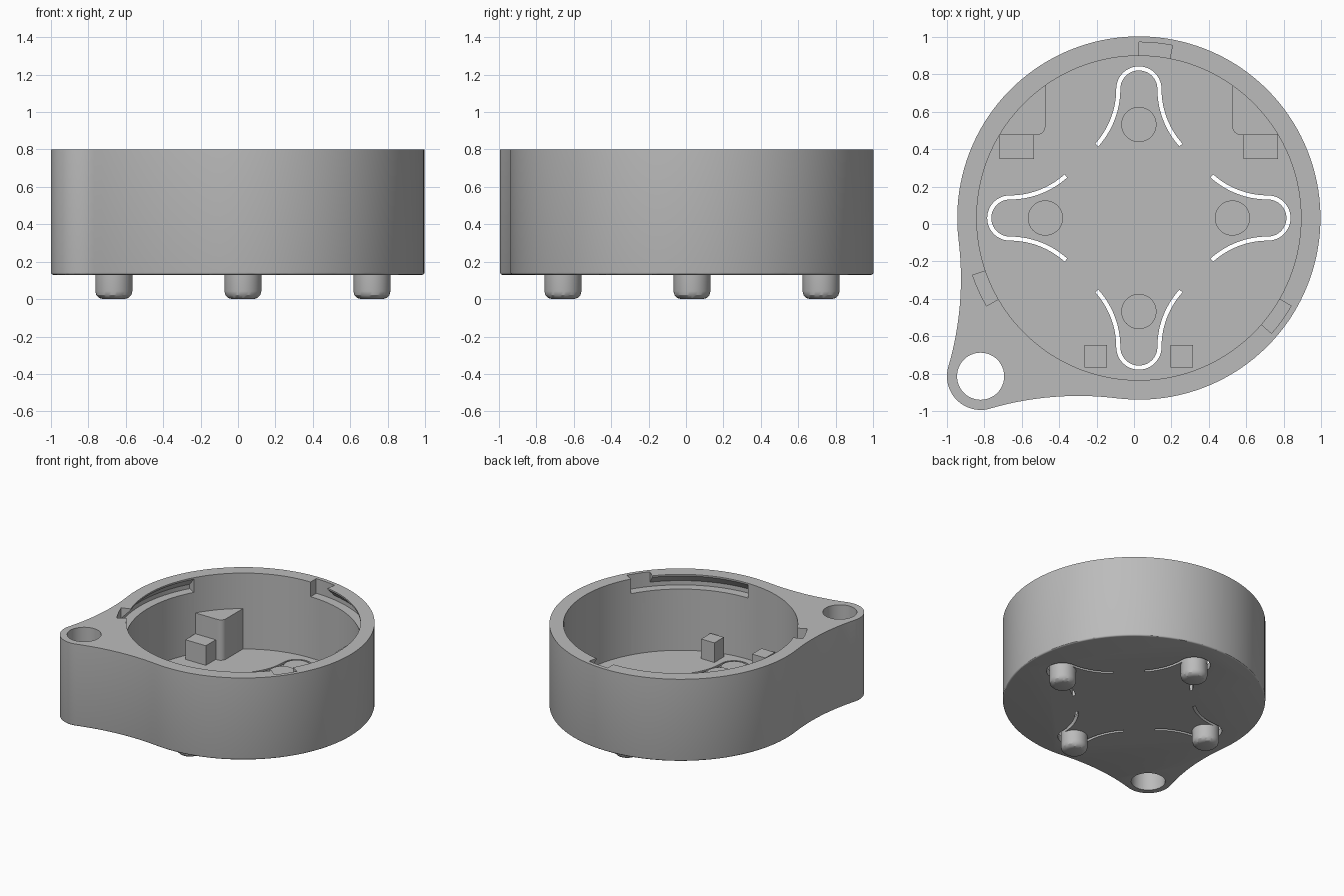
import bpy, bmesh
from math import radians, degrees, cos, sin, atan2, acos, asin, pi
from mathutils import Vector, Matrix

cube = bpy.data.objects.get("Cube")
if cube:
    bpy.data.objects.remove(cube, do_unlink=True)

grey = bpy.data.materials.new("plain_grey")
grey.use_nodes = True
GREY = (0.5, 0.5, 0.5, 1)
grey.diffuse_color = GREY
grey.node_tree.nodes["Principled BSDF"].inputs["Base Color"].default_value = GREY

MID = Vector((0.026, 0.032))          # axis of the round housing
BASE, FLOOR, TOP = 0.13, 0.18, 0.8
OUTER, INNER = 0.971, 0.867


def finish(name, bm):
    bmesh.ops.recalc_face_normals(bm, faces=bm.faces)
    mesh = bpy.data.meshes.new(name)
    bm.to_mesh(mesh)
    bm.free()
    mesh.materials.append(grey)
    ob = bpy.data.objects.new(name, mesh)
    bpy.context.collection.objects.link(ob)
    return ob


def select(ob):
    bpy.ops.object.select_all(action='DESELECT')
    ob.select_set(True)
    bpy.context.view_layer.objects.active = ob


def smooth(ob):
    select(ob)
    bpy.ops.object.shade_smooth_by_angle(angle=radians(30))


def arc(c, r, a0, a1, n):
    """Points on an arc, angles in degrees."""
    steps = [radians(a0 + (a1 - a0) * i / n) for i in range(n + 1)]
    return [Vector((c[0] + r * cos(a), c[1] + r * sin(a))) for a in steps]


def prism(name, pts, z0, z1, bevel=0):
    """Extrude a plan outline (relative to the housing axis) from z0 to z1."""
    bm = bmesh.new()
    face = bm.faces.new([bm.verts.new((*(p + MID), z0)) for p in pts])
    up = bmesh.ops.extrude_face_region(bm, geom=[face])["geom"]
    bmesh.ops.translate(bm, vec=(0, 0, z1 - z0),
                        verts=[v for v in up if isinstance(v, bmesh.types.BMVert)])
    if bevel:
        rim = [e for e in bm.edges if all(abs(v.co.z - z0) < 1e-5 for v in e.verts)]
        bmesh.ops.bevel(bm, geom=rim, offset=bevel, segments=3, profile=0.5,
                        affect='EDGES')
    return finish(name, bm)


def disc(name, centre, r, z0, z1, n=48):
    return prism(name, arc(centre, r, 0, 360, n)[:-1], z0, z1)


def box(name, x0, x1, y0, y1, z1):
    corners = [(x0, y0), (x1, y0), (x1, y1), (x0, y1)]
    return prism(name, [Vector(p) for p in corners], FLOOR - 0.02, z1)


def sweep(name, section, a0, a1, n):
    """Sweep an (r, z) section around the housing axis."""
    bm = bmesh.new()
    rings = []
    for i in range(n + 1):
        a = radians(a0 + (a1 - a0) * i / n)
        rings.append([bm.verts.new((MID.x + r * cos(a), MID.y + r * sin(a), z))
                      for r, z in section])
    k = len(section)
    for p, q in zip(rings, rings[1:]):
        for j in range(k):
            bm.faces.new((p[j], p[(j + 1) % k], q[(j + 1) % k], q[j]))
    bm.faces.new(rings[0])
    bm.faces.new(rings[-1])
    return finish(name, bm)


def cut(body, cutter):
    mod = body.modifiers.new("cut", 'BOOLEAN')
    mod.operation, mod.solver, mod.object = 'DIFFERENCE', 'EXACT', cutter
    select(body)
    bpy.ops.object.modifier_apply(modifier=mod.name)
    bpy.data.objects.remove(cutter, do_unlink=True)


# Housing outline: round body blended into a corner lug
LUG_R, SPREAD = 0.18, 38
lug = Vector((-0.846, -0.846))
d = lug.length
u = (d * d - (OUTER - LUG_R) ** 2) / (2 * (d * cos(radians(SPREAD)) - (OUTER - LUG_R)))
blend_r = u - OUTER
a1, a2 = 225 - SPREAD, 225 + SPREAD
f1 = Vector((u * cos(radians(a1)), u * sin(radians(a1))))
f2 = Vector((f1.y, f1.x))
b1 = degrees(atan2(*(f1 - lug).yx)) % 360
b2 = degrees(atan2(*(f2 - lug).yx)) % 360
outline = (arc((0, 0), OUTER, a2 - 360, a1, 110)[:-1]
           + arc(f1, blend_r, a1 - 180, b1 - 180, 16)[:-1]
           + arc(lug, LUG_R, b1, b2, 24)[:-1]
           + arc(f2, blend_r, b2 - 180, a2 - 180, 16)[:-1])
housing = prism("housing", outline, BASE, TOP, bevel=0.012)

# Cavity and lug hole
cut(housing, disc("cavity_cutter", (0, 0), INNER, FLOOR, 1, 144))
cut(housing, disc("hole_cutter", lug, 0.126, 0, 1))

# Twist-lock entries and grooves with a sloping roof
LEDGE, DEPTH = 0.68, 0.94
for turn in (90, 210, 330):
    entry = [(0.84, LEDGE), (DEPTH, LEDGE), (DEPTH, 0.9), (0.84, 0.9)]
    groove = [(0.84, LEDGE), (DEPTH, LEDGE), (DEPTH, 0.715),
              (INNER, 0.788), (0.84, 0.788)]
    cut(housing, sweep("entry_cutter", entry, turn - 11, turn, 6))
    cut(housing, sweep("groove_cutter", groove, turn - 60, turn - 5, 24))

# Spring tongues: flared slot around each foot
FOOT_D, SLOT_R, HALF, FLARE = 0.69, 0.11, 0.011, 0.449


def slot_side(off):
    """One edge of the slot, offset outwards from its centre line."""
    r = SLOT_R + off
    end = 180 + degrees(asin(0.3 / FLARE))
    right = arc((SLOT_R + FLARE, FOOT_D), FLARE - off, end, 180, 14)
    left = [Vector((-p.x, p.y)) for p in reversed(right)]
    return right[:-1] + arc((0, FOOT_D), r, 0, 180, 24) + left[1:]


for k in range(4):
    rot = Matrix.Rotation(k * pi / 2, 2)
    loop = [rot @ p for p in slot_side(HALF) + slot_side(-HALF)[::-1]]
    cut(housing, prism("slot_cutter", loop, 0, 0.3))
smooth(housing)

# Feet with rounded ends, and low pads on the tongues
for k, side in enumerate(("back", "left", "front", "right")):
    rot = Matrix.Rotation(k * pi / 2, 2)
    if side in ("left", "right"):
        side = "right" if side == "left" else "left"
    pos = rot @ Vector((0, FOOT_D))
    foot = prism(side + "_foot", arc(pos, 0.099, 0, 360, 40)[:-1], 0, FLOOR + 0.005,
                 bevel=0.042)
    smooth(foot)
    pad = disc(side + "_pad", rot @ Vector((0, 0.5)), 0.094, FLOOR - 0.02, FLOOR + 0.03)
    smooth(pad)

# Inside supports, mirrored left and right
WALL = 0.88
gusset = (arc((0, 0), WALL, degrees(acos(-0.5 / WALL)),
              180 - degrees(asin(0.444 / WALL)), 10)
          + arc((-0.545, 0.489), 0.045, -90, 0, 6))
for name, s in (("right", -1), ("left", 1)):
    shape = [Vector((-s * p.x, p.y)) for p in gusset]
    smooth(prism(name + "_gusset", shape, FLOOR - 0.02, 0.51))
    for part, x0, x1, y0, y1 in (("back_block", 0.56, 0.745, 0.316, 0.444),
                                 ("front_block", 0.17, 0.29, -0.8, -0.678)):
        lo, hi = sorted((s * x0, s * x1))
        box(name + "_" + part, lo, hi, y0, y1, 0.34)
